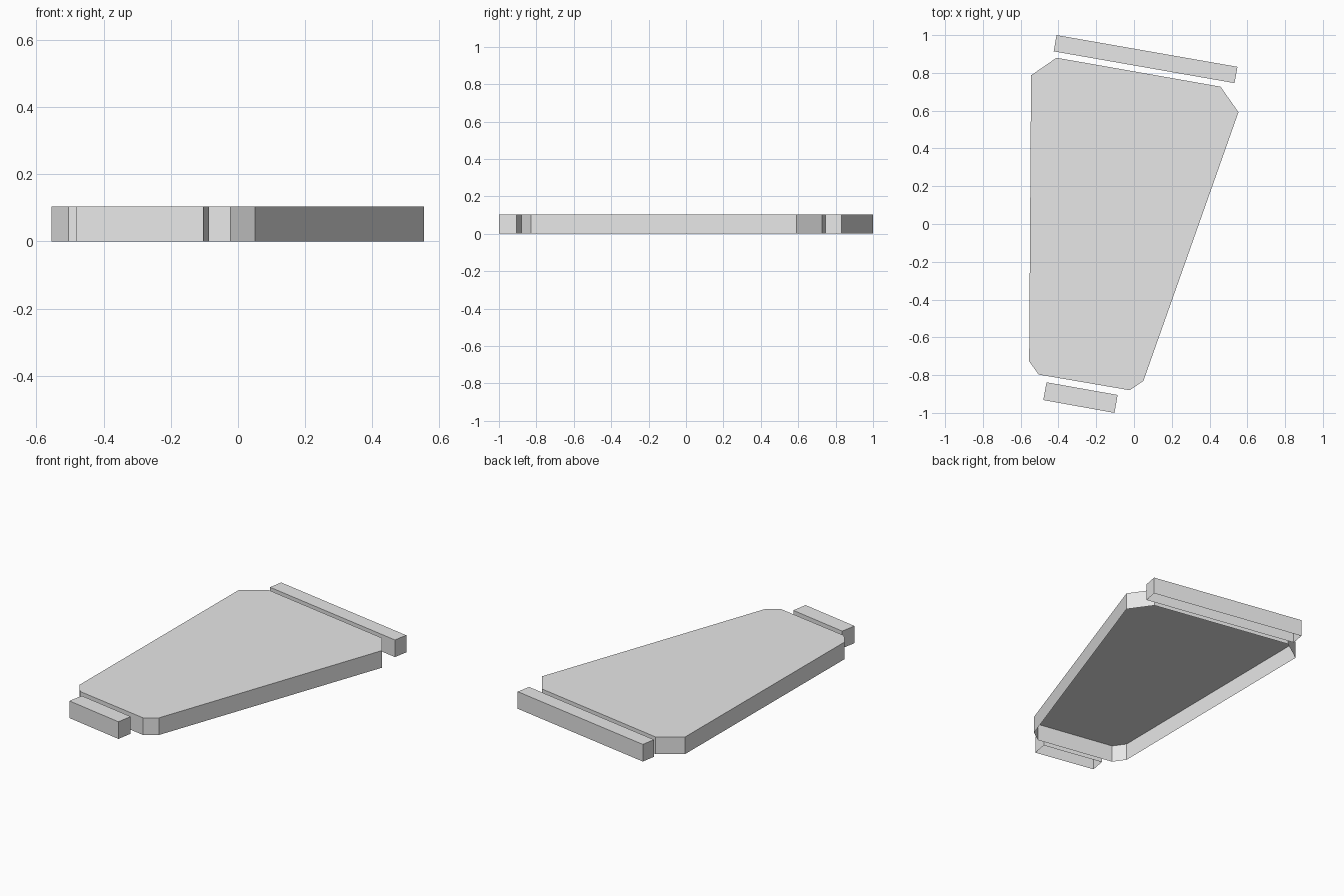
import bpy
import bmesh

HEIGHT = 0.104

cube = bpy.data.objects.get("Cube")
if cube:
    bpy.data.objects.remove(cube, do_unlink=True)

# Single plain grey
grey = bpy.data.materials.new("plain_grey")
grey.use_nodes = True
colour = (0.8, 0.8, 0.8, 1.0)
grey.diffuse_color = colour
grey.node_tree.nodes["Principled BSDF"].inputs["Base Color"].default_value = colour


def open_slab(name, outline):
    """Counter-clockwise outline with a top and side walls, open underneath."""
    bm = bmesh.new()
    low = [bm.verts.new((x, y, 0)) for x, y in outline]
    high = [bm.verts.new((x, y, HEIGHT)) for x, y in outline]
    bm.faces.new(high)
    for i in range(len(outline)):
        j = (i + 1) % len(outline)
        bm.faces.new((low[i], low[j], high[j], high[i]))
    mesh = bpy.data.meshes.new(name)
    bm.to_mesh(mesh)
    bm.free()
    mesh.materials.append(grey)
    obj = bpy.data.objects.new(name, mesh)
    bpy.context.collection.objects.link(obj)
    return obj


# Tapered main panel with clipped corners
open_slab("main_panel", [
    (-0.545, 0.787), (-0.555, -0.727), (-0.505, -0.797), (-0.022, -0.88),
    (0.05, -0.83), (0.553, 0.592), (0.458, 0.727), (-0.41, 0.88)])

# Long bar along the wide end
open_slab("back_bar", [
    (-0.41, 1.0), (-0.425, 0.914), (0.532, 0.746), (0.548, 0.832)])

# Short bar along the narrow end
open_slab("front_bar", [
    (-0.463, -0.838), (-0.48, -0.932), (-0.103, -1.0), (-0.087, -0.905)])
